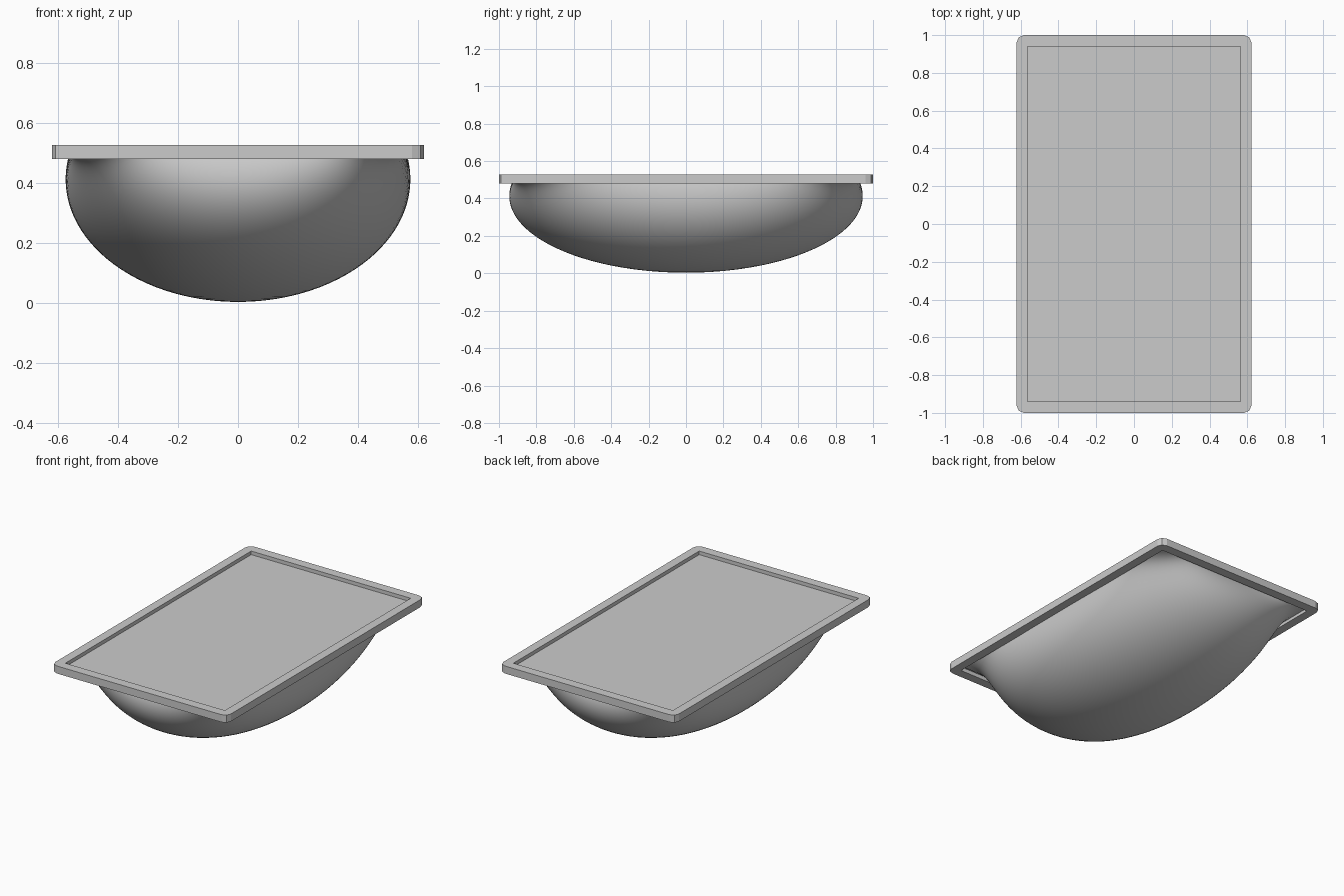
import bpy, bmesh, math

if "Cube" in bpy.data.objects:
    bpy.data.objects.remove(bpy.data.objects["Cube"])

HX, HY = 0.622, 1.0       # outer rim half sizes
IX, IY = 0.565, 0.94      # opening half sizes
Z0, Z1, ZP = 0.48, 0.528, 0.505


def finish(name, bm):
    bmesh.ops.recalc_face_normals(bm, faces=bm.faces)
    me = bpy.data.meshes.new(name)
    bm.to_mesh(me)
    bm.free()
    ob = bpy.data.objects.new(name, me)
    bpy.context.collection.objects.link(ob)
    return ob


def bridge(bm, a, b):
    n = len(a)
    for i in range(n):
        bm.faces.new((a[i], a[(i + 1) % n], b[(i + 1) % n], b[i]))


def rect(hx, hy, r, steps=3):
    pts = []
    for k, (sx, sy) in enumerate([(1, 1), (-1, 1), (-1, -1), (1, -1)]):
        for j in range(steps):
            a = math.pi / 2 * (k + j / (steps - 1))
            pts.append((sx * (hx - r) + r * math.cos(a), sy * (hy - r) + r * math.sin(a)))
    return pts


# Rim frame with slightly rounded outer corners and square opening
bm = bmesh.new()
outer, inner = rect(HX, HY, 0.04), rect(IX, IY, 0.0005)
loops = [[bm.verts.new((x, y, z)) for x, y in pts]
         for pts, z in ((outer, Z0), (outer, Z1), (inner, Z1), (inner, Z0))]
for i in range(4):
    bridge(bm, loops[i], loops[(i + 1) % 4])
finish("rim_frame", bm)

# Flat panel recessed in the rim
bm = bmesh.new()
bm.faces.new([bm.verts.new((sx * IX, sy * IY, ZP))
              for sx, sy in ((1, 1), (-1, 1), (-1, -1), (1, -1))])
finish("inset_panel", bm)

# Rounded bowl: elliptical low down, its level curves squaring up to the rim
SEG, RINGS = 128, 40
PHI, ZC = math.radians(102), 0.41
bm = bmesh.new()
pole = bm.verts.new((0, 0, 0.003))
prev = None
for k in range(1, RINGS + 1):
    t = 1 - (1 - k / RINGS) ** 1.7       # rings crowd towards the rim
    phi = PHI * t
    r, z = math.sin(phi), 0.003 + ZC * (1 - math.cos(phi))
    ring = []
    for i in range(SEG):
        a = 2 * math.pi * i / SEG
        c, s = math.cos(a), math.sin(a)
        q = (t * c * s) ** 2             # squircle radius: circle to square
        rho = math.sqrt(2 / (1 + math.sqrt(max(0, 1 - 4 * q))))
        ring.append(bm.verts.new((0.576 * r * rho * c, 0.945 * r * rho * s, z)))
    if prev:
        bridge(bm, prev, ring)
    else:
        for i in range(SEG):
            bm.faces.new((pole, ring[i], ring[(i + 1) % SEG]))
    prev = ring
bowl = finish("bowl", bm)
for f in bowl.data.polygons:
    f.use_smooth = True
